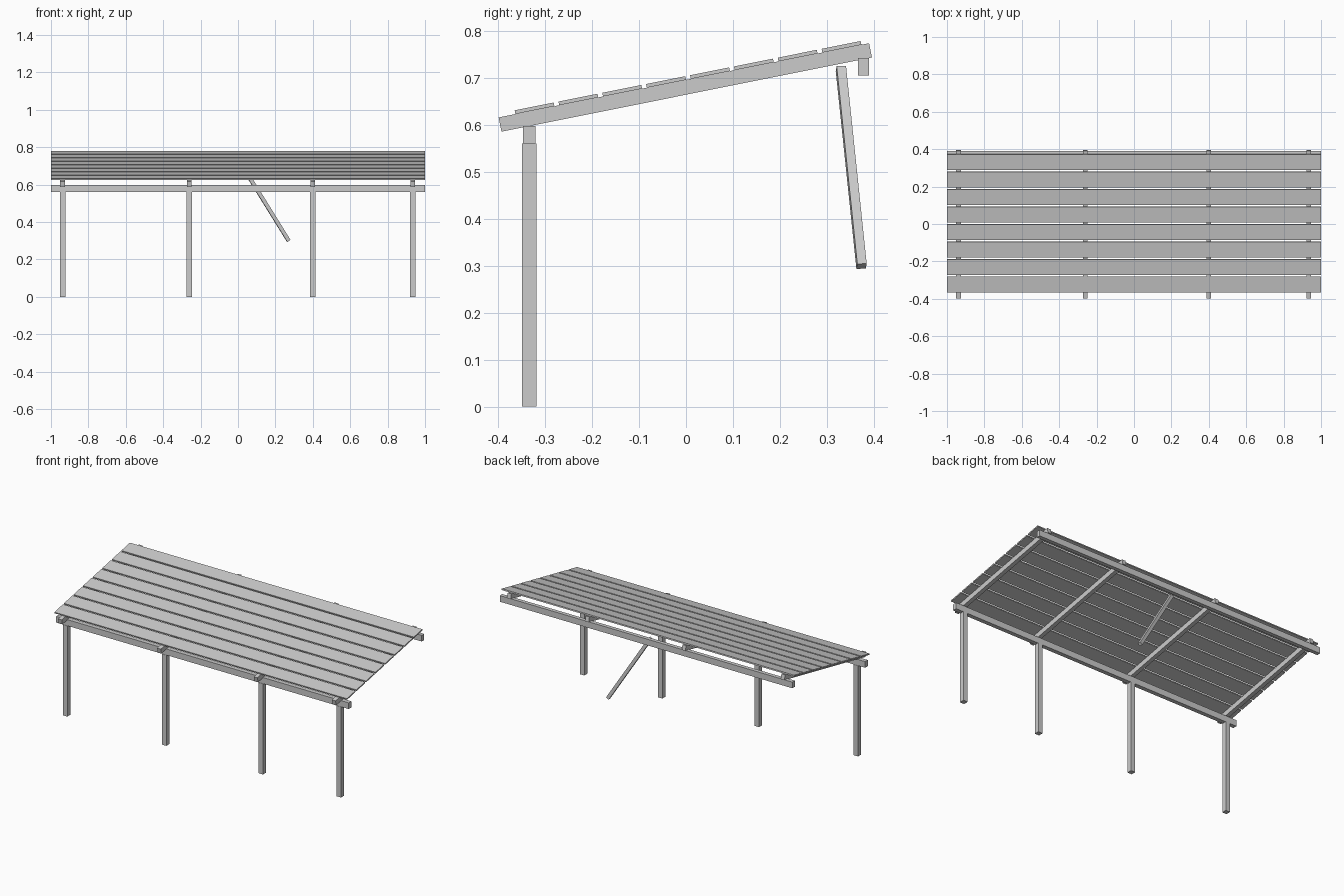
import bpy
from math import atan2, cos, sin, radians
from mathutils import Vector, Matrix

old = bpy.data.objects.get("Cube")
if old:
    bpy.data.objects.remove(old, do_unlink=True)

grey = bpy.data.materials.new("plain_grey")
grey.use_nodes = True
GREY = (0.6, 0.6, 0.6, 1)
grey.diffuse_color = GREY
grey.node_tree.nodes["Principled BSDF"].inputs["Base Color"].default_value = GREY


def box(name, size, centre, rotation=Matrix()):
    """Flat-faced timber of the given size, turned and then placed."""
    bpy.ops.mesh.primitive_cube_add(size=1)
    ob = bpy.context.object
    ob.name = name
    ob.data.transform(Matrix.Diagonal((*size, 1)))
    ob.matrix_world = Matrix.Translation(centre) @ rotation.to_4x4()
    ob.data.materials.append(grey)
    return ob


POST_X = (-0.938, -0.261, 0.4, 0.934)
SLOPE = atan2(0.158, 0.789)
tilt = Matrix.Rotation(SLOPE, 3, 'X')
roof_centre = Vector((0, -0.0015, 0.68))

# posts and the rafters above them
for i, x in enumerate(POST_X, 1):
    box(f"post_{i}", (0.03, 0.03, 0.56), (x, -0.334, 0.28))
    box(f"rafter_{i}", (0.025, 0.805, 0.031), roof_centre + Vector((x, 0, 0)), tilt)

# long beams under the rafters
box("front_beam", (2, 0.026, 0.038), (0, -0.334, 0.579))
box("back_beam", (2, 0.024, 0.038), (0, 0.378, 0.724))

# roof boards laid across the rafters
PITCH, WIDTH, THICK = 0.0953, 0.0848, 0.008
for i in range(8):
    along = 0.0098 + (i - 3.5) * PITCH
    offset = tilt @ Vector((0, along, 0.0155 + THICK / 2))
    box(f"roof_board_{i + 1}", (2, WIDTH, THICK), roof_centre + offset, tilt)

# loose slanting brace, twisted slightly about its length
top, bottom = Vector((0.01, 0.33, 0.72)), Vector((0.271, 0.374, 0.299))
axis = (top - bottom).normalized()
back = (Vector((0, 1, 0)) - axis * axis.y).normalized()
side = back.cross(axis)
twist = radians(6)
back, side = back * cos(twist) - side * sin(twist), side * cos(twist) + back * sin(twist)
turn = Matrix((side, back, axis)).transposed()
box("brace", (0.02, 0.02, (top - bottom).length), (top + bottom) / 2, turn)
